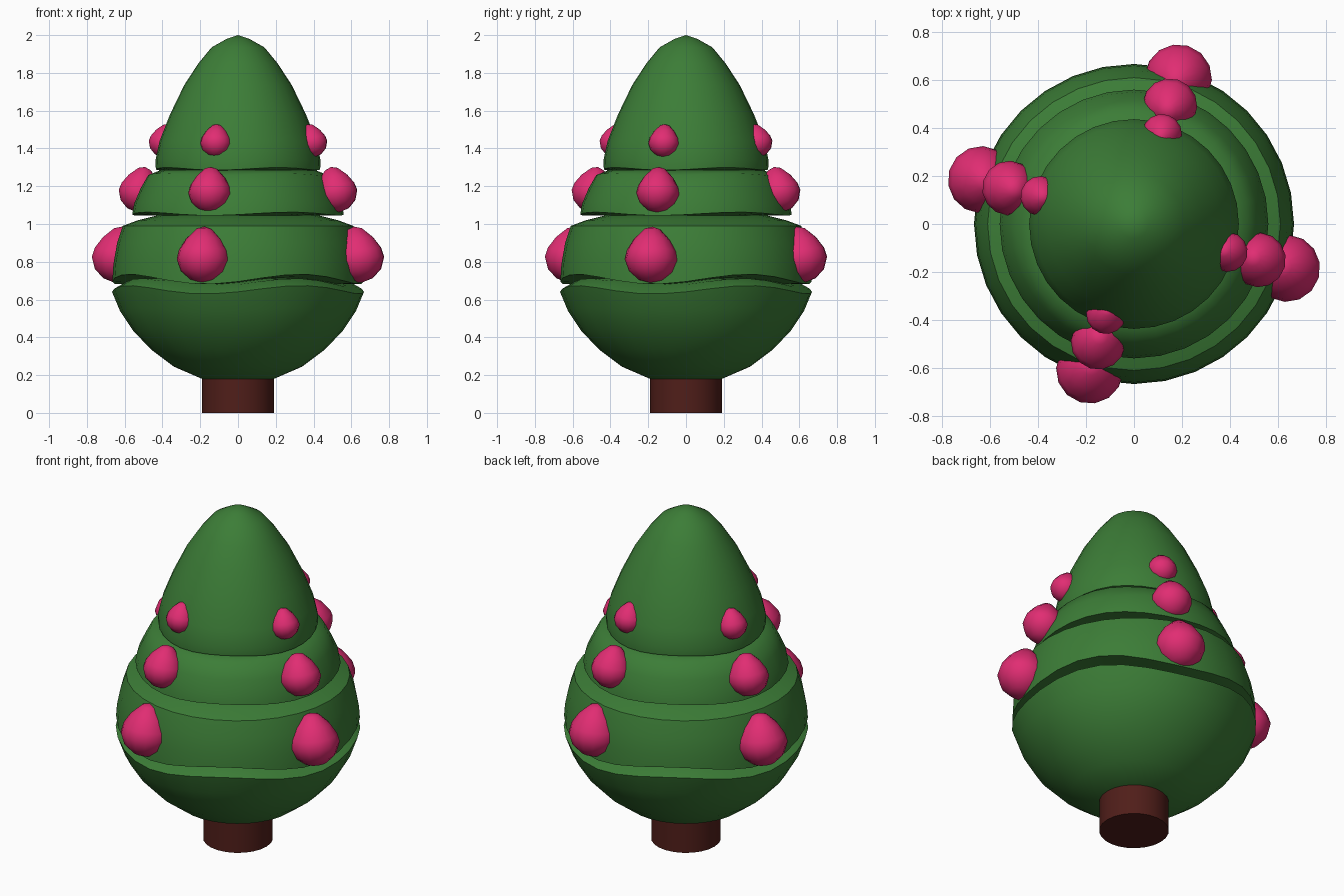
import bpy, bmesh, math
from mathutils import Matrix

if "Cube" in bpy.data.objects:
    bpy.data.objects.remove(bpy.data.objects["Cube"])


def material(name, rgb):
    m = bpy.data.materials.new(name)
    m.diffuse_color = (*rgb, 1)
    m.use_nodes = True
    m.node_tree.nodes["Principled BSDF"].inputs["Base Color"].default_value = m.diffuse_color
    return m


GREEN = material("leaf_green", (0.045, 0.205, 0.038))
PINK = material("bauble_pink", (0.75, 0.026, 0.17))
BROWN = material("bark_brown", (0.08, 0.013, 0.01))
PHASE = math.radians(-15)      # baubles and edge dips sit here, every 90 degrees


def lathe(name, profile, segs, mat, angle=50):
    """Spin (radius, z, wave) points round z; the wave dips the edge four times."""
    bm = bmesh.new()
    rings = []
    for r, z, *w in profile:
        amp = w[0] if w else 0
        if r == 0:
            rings.append([bm.verts.new((0, 0, z))] * segs)
            continue
        ring = []
        for i in range(segs):
            a = math.tau * i / segs
            ring.append(bm.verts.new((r * math.cos(a), r * math.sin(a),
                                      z - amp * math.cos(4 * (a - PHASE)))))
        rings.append(ring)
    for lo, hi in zip(rings, rings[1:]):
        for i in range(segs):
            j = (i + 1) % segs
            bm.faces.new(dict.fromkeys((lo[i], lo[j], hi[j], hi[i])))
    bmesh.ops.recalc_face_normals(bm, faces=bm.faces)
    me = bpy.data.meshes.new(name)
    bm.to_mesh(me)
    bm.free()
    me.materials.append(mat)
    ob = bpy.data.objects.new(name, me)
    bpy.context.collection.objects.link(ob)
    bpy.ops.object.select_all(action='DESELECT')
    ob.select_set(True)
    bpy.context.view_layer.objects.active = ob
    bpy.ops.object.shade_smooth_by_angle(angle=math.radians(angle))
    return ob


# Trunk
lathe("trunk", [(0, 0), (0.19, 0), (0.19, 0.3), (0, 0.3)], 24, BROWN, 30)

# Foliage tiers, bottom to top
lathe("foliage_bowl", [
    (0, 0.17), (0.19, 0.18), (0.34, 0.245), (0.46, 0.335), (0.555, 0.435),
    (0.625, 0.545, 0.01), (0.667, 0.652, 0.022), (0.60, 0.69, 0.022),
    (0.48, 0.71), (0, 0.72)], 32, GREEN)
lathe("foliage_lower", [
    (0, 0.69), (0.55, 0.70, 0.02), (0.665, 0.708, 0.026), (0.66, 0.79, 0.012),
    (0.64, 0.90), (0.61, 0.99), (0.53, 1.02), (0.43, 1.045), (0, 1.06)], 32, GREEN)
lathe("foliage_middle", [
    (0, 1.03), (0.44, 1.045), (0.56, 1.054, 0.009), (0.55, 1.11, 0.005),
    (0.515, 1.19), (0.475, 1.262, 0.006), (0.41, 1.285), (0, 1.31)], 32, GREEN)
lathe("foliage_top", [
    (0, 1.26), (0.36, 1.28), (0.435, 1.292, 0.007), (0.437, 1.34, 0.005),
    (0.415, 1.44), (0.36, 1.58), (0.285, 1.735), (0.21, 1.85),
    (0.14, 1.935), (0.06, 1.98), (0, 2.0)], 32, GREEN)

# Teardrop baubles, four on each upper tier
DROP = [(0, -0.87), (0.45, -0.76), (0.82, -0.45), (1, 0), (0.93, 0.35),
        (0.68, 0.78), (0.3, 1.17), (0, 1.27)]
# tier, radius, height, x distance, y distance, sideways offset, inward tilt
for tier, size, z, dx, dy, side, tilt in [
        ("lower", 0.14, 0.81, 0.637, 0.61, 0.185, 8),
        ("middle", 0.114, 1.16, 0.521, 0.495, 0.15, 12),
        ("top", 0.083, 1.425, 0.392, 0.377, 0.117, 12)]:
    spots = [(dx, -side), (side, dy), (-dx, side), (-side, -dy)]
    for k, (x, y) in enumerate(spots):
        b = lathe(f"bauble_{tier}_{k + 1}",
                  [(r * size, h * size) for r, h in DROP], 14, PINK, 80)
        b.matrix_world = (Matrix.Translation((x, y, z))
                          @ Matrix.Rotation(math.atan2(y, x), 4, 'Z')
                          @ Matrix.Rotation(math.radians(-tilt), 4, 'Y'))
